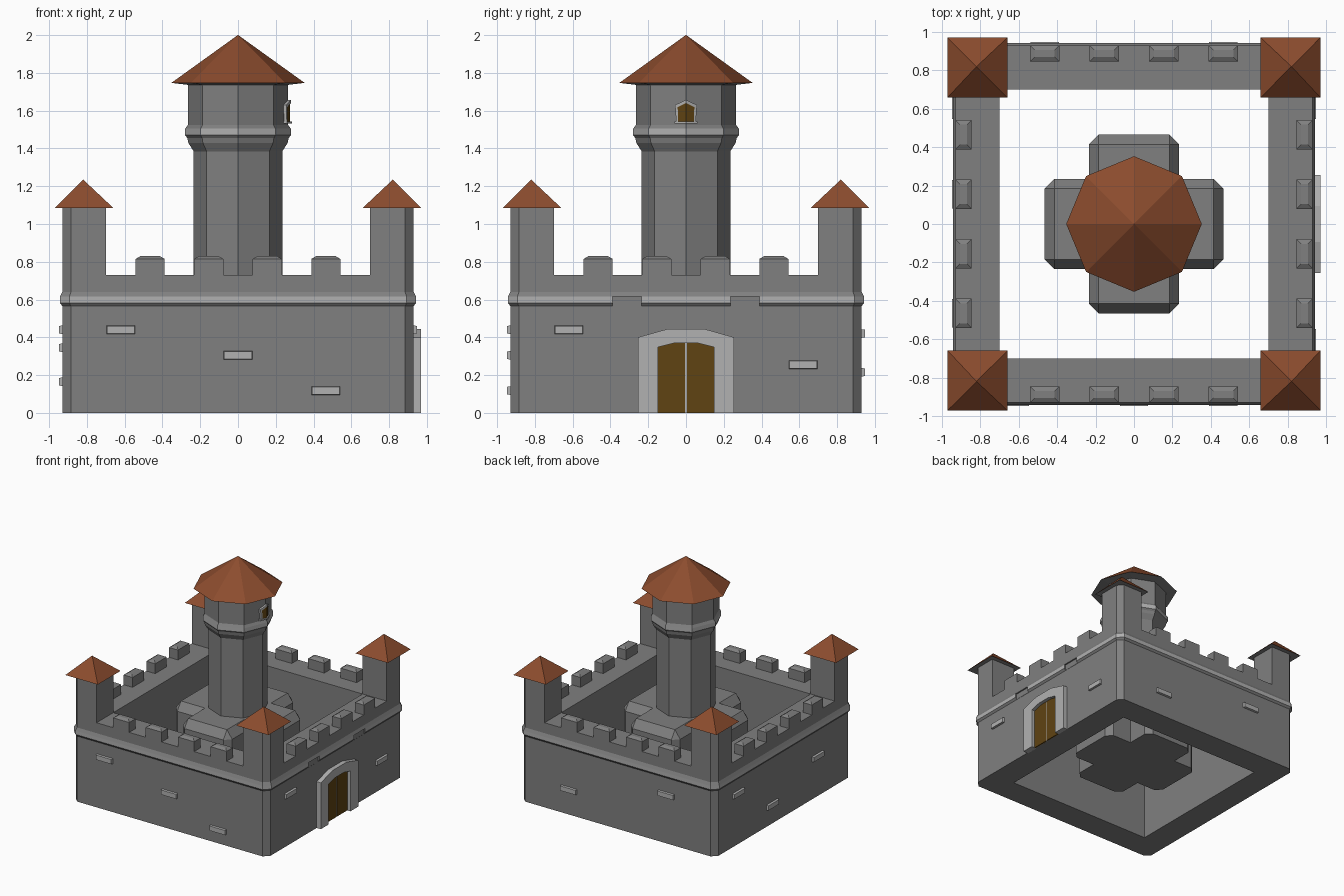
import bpy, bmesh
from math import cos, sin, pi

if "Cube" in bpy.data.objects:
    bpy.data.objects.remove(bpy.data.objects["Cube"])


def material(name, color):
    m = bpy.data.materials.new(name)
    m.diffuse_color = (*color, 1)
    m.use_nodes = True
    m.node_tree.nodes["Principled BSDF"].inputs["Base Color"].default_value = m.diffuse_color
    return m


WALL = material("dark_stone", (0.215, 0.215, 0.215))
STONE = material("light_stone", (0.44, 0.44, 0.44))
ROOF = material("roof_tile", (0.26, 0.072, 0.027))
WOOD = material("dark_wood", (0.115, 0.056, 0.006))


def loft(name, rings, mat=WALL, closed=False):
    """Bridge equal-length rings of points; cap the ends or close the loop."""
    bm = bmesh.new()
    loops = [[bm.verts.new(p) for p in r] for r in rings]
    n = len(loops[0])
    pairs = list(zip(loops, loops[1:]))
    if closed:
        pairs.append((loops[-1], loops[0]))
    else:
        bm.faces.new(loops[0])
        bm.faces.new(loops[-1])
    for a, b in pairs:
        for i in range(n):
            j = (i + 1) % n
            bm.faces.new((a[i], a[j], b[j], b[i]))
    bmesh.ops.remove_doubles(bm, verts=bm.verts, dist=0.0001)
    bmesh.ops.recalc_face_normals(bm, faces=bm.faces)
    me = bpy.data.meshes.new(name)
    bm.to_mesh(me)
    bm.free()
    ob = bpy.data.objects.new(name, me)
    bpy.context.collection.objects.link(ob)
    me.materials.append(mat)
    return ob


def paint(ob, mat, z0, z1):
    """Give a second material to faces whose centre lies between two heights."""
    ob.data.materials.append(mat)
    for p in ob.data.polygons:
        if z0 < p.center.z < z1 and (p.normal.z < -0.5 or abs(p.normal.z) < 0.05):
            p.material_index = 1


def box(name, x, y, z, mat=WALL):
    return loft(name, [[(x[0], y[0], h), (x[1], y[0], h), (x[1], y[1], h), (x[0], y[1], h)] for h in z], mat)


def slab_x(name, pts, x0, x1, mat, bend=0):
    """Extrude a (y, z) profile along x, swept back by bend away from y = 0."""
    return loft(name, [[(x - bend * abs(y), y, z) for y, z in pts] for x in (x0, x1)], mat)


def square(r, c, z):
    """Square outline of half-width r with corners cut by c."""
    return [(r, -r + c, z), (r, r - c, z), (r - c, r, z), (-r + c, r, z),
            (-r, r - c, z), (-r, -r + c, z), (-r + c, -r, z), (r - c, -r, z)]


def octagon(r, z):
    return [(r * cos(i * pi / 4), r * sin(i * pi / 4), z) for i in range(8)]


def turn(k, x, y):
    """Rotate a point by k quarter turns."""
    for _ in range(k):
        x, y = -y, x
    return x, y


# Curtain wall with moulded light band
wall = loft("curtain_wall", [square(0.70, 0, 0), square(0.93, 0.045, 0), square(0.93, 0.045, 0.565),
                             square(0.943, 0.05, 0.583), square(0.943, 0.05, 0.615),
                             square(0.93, 0.045, 0.64), square(0.93, 0.045, 0.73),
                             square(0.70, 0, 0.73)], closed=True)
paint(wall, STONE, 0.59, 0.61)

# Gaps in the band either side of the gate
for s in (-1, 1):
    cut = box("band_gap_cutter", (0.931, 1), sorted((s * 0.235, s * 0.388)), (0.55, 0.616))
    cut.hide_render = True
    cut.hide_set(True)
    mod = wall.modifiers.new("band_gap", 'BOOLEAN')
    mod.operation = 'DIFFERENCE'
    mod.object = cut

# Corner towers and pyramid roofs
foot = [(0.70, 0.70), (0.93, 0.70), (0.93, 0.885), (0.885, 0.93), (0.70, 0.93)]
for k in range(4):
    loft("corner_tower", [[(*turn(k, x, y), z) for x, y in foot] for z in (0.72, 1.09)])
    eave = [turn(k, x, y) for x, y in ((0.66, 0.66), (0.97, 0.66), (0.97, 0.97), (0.66, 0.97))]
    tip = turn(k, 0.82, 0.82)
    roof = loft("corner_roof", [[(x, y, 1.085) for x, y in eave],
                                [(tip[0] + (x - tip[0]) * 0.002, tip[1] + (y - tip[1]) * 0.002, 1.235)
                                 for x, y in eave]], ROOF)
    paint(roof, WALL, 1.08, 1.09)

# Battlements
for k in range(4):
    for c in (-0.465, -0.155, 0.155, 0.465):
        rings = []
        for z, i in ((0.725, 0), (0.815, 0), (0.83, 0.025)):
            pts = ((c - 0.077 + i, -0.93 + i), (c + 0.077 - i, -0.93 + i),
                   (c + 0.077 - i, -0.845 - i), (c - 0.077 + i, -0.845 - i))
            rings.append([(*turn(k, x, y), z) for x, y in pts])
        loft("merlon", rings)

# Raised stones: (side, position along side, height); sides run front, right, back, left
for k, c, z in ((0, -0.62, 0.44), (0, 0.0, 0.305), (0, 0.465, 0.118),
                (1, -0.62, 0.44), (1, 0.62, 0.255),
                (2, -0.465, 0.215), (2, 0.465, 0.42),
                (3, -0.62, 0.44), (3, -0.155, 0.165), (3, 0.465, 0.345)):
    rings = []
    for y, i in ((-0.92, 0), (-0.948, 0.004)):
        a, b = 0.077 - i, 0.024 - i
        rings.append([(*turn(k, c + u, y), z + v) for u, v in ((-a, -b), (a, -b), (a, b), (-a, b))])
    loft("raised_stone", rings, STONE)

# Gate surround and double doors
outer = [(-0.255, 0), (-0.255, 0.40), (-0.095, 0.445), (0.095, 0.445), (0.255, 0.40), (0.255, 0)]
inner = [(0.148, 0), (0.148, 0.348), (0.06, 0.37), (-0.06, 0.37), (-0.148, 0.348), (-0.148, 0)]
slab_x("gate_surround", outer + inner, 0.92, 0.97, STONE)
box("gate_joint", (0.92, 0.937), (-0.006, 0.006), (0, 0.371), STONE)
for s in (-1, 1):
    slab_x("gate_door", [(s * 0.006, 0), (s * 0.15, 0), (s * 0.15, 0.349), (s * 0.06, 0.371),
                         (s * 0.006, 0.371)], 0.92, 0.94, WOOD)

# Cross-shaped keep base
a, w, c = 0.465, 0.235, 0.05
rings = []
for z, i in ((0.14, 0), (0.64, 0), (0.71, 0.05)):
    ring = []
    for k in range(4):
        for x, y in ((w - i, -w + i), (a - c, -w + i), (a - i, -w + c), (a - i, w - c), (a - c, w - i)):
            ring.append((*turn(k, x, y), z))
    rings.append(ring)
loft("keep_base", rings)

# Keep tower with corbel and light ring, and its roof
tower = loft("keep_tower", [octagon(r, z) for r, z in
                            ((0.235, 0.69), (0.235, 1.385), (0.263, 1.43), (0.268, 1.455), (0.28, 1.47),
                             (0.28, 1.505), (0.265, 1.525), (0.265, 1.745))])
paint(tower, STONE, 1.475, 1.5)
roof = loft("keep_roof", [octagon(0.25, 1.735), octagon(0.353, 1.747), octagon(0.001, 2.0)], ROOF)
paint(roof, WALL, 1.73, 1.745)

# Keep window, folded around the tower's corner edge
for s in (-1, 1):
    slab_x("window_frame", [(0, 1.657), (s * 0.058, 1.63), (s * 0.052, 1.54), (s * 0.042, 1.54),
                            (s * 0.044, 1.618), (0, 1.64)], 0.25, 0.28, STONE, 0.414)
    slab_x("window_shutter", [(0, 1.54), (s * 0.042, 1.54), (s * 0.044, 1.618), (0, 1.64)],
           0.25, 0.275, WOOD, 0.414)
    slab_x("window_sill", [(0, 1.532), (s * 0.06, 1.532), (s * 0.06, 1.543), (0, 1.543)],
           0.25, 0.285, STONE, 0.414)
